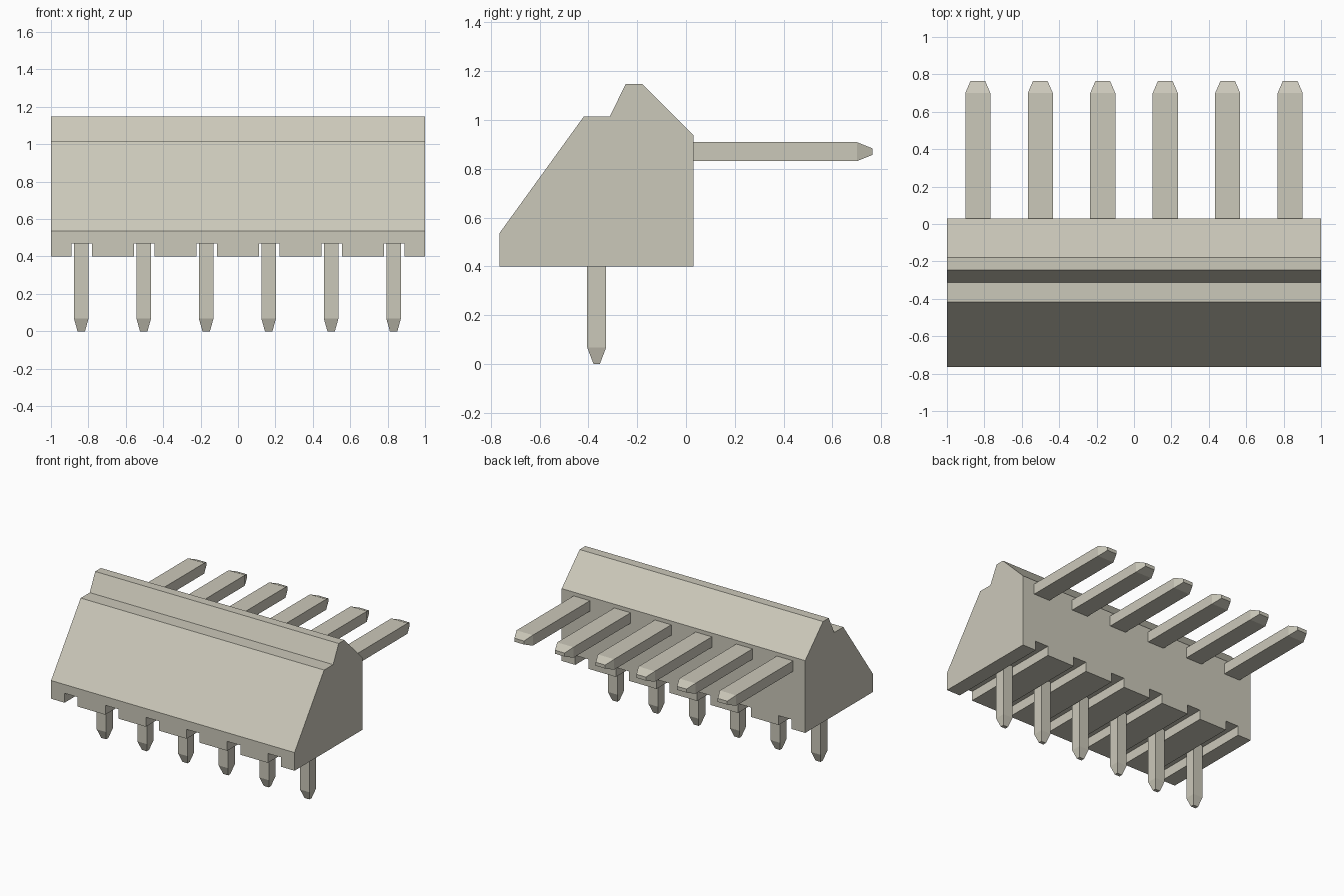
import bpy, bmesh
from mathutils import Vector

old = bpy.data.objects.get("Cube")
if old:
    bpy.data.objects.remove(old, do_unlink=True)

# Single beige plastic colour
mat = bpy.data.materials.new("beige")
mat.use_nodes = True
COLOUR = (0.60, 0.58, 0.49, 1)
mat.diffuse_color = COLOUR
mat.node_tree.nodes["Principled BSDF"].inputs["Base Color"].default_value = COLOUR

COUNT, PITCH = 6, 0.334
PIN_X = [(i - (COUNT - 1) / 2) * PITCH for i in range(COUNT)]


def finish(name, bm):
    bmesh.ops.recalc_face_normals(bm, faces=bm.faces)
    mesh = bpy.data.meshes.new(name)
    bm.to_mesh(mesh)
    bm.free()
    mesh.materials.append(mat)
    obj = bpy.data.objects.new(name, mesh)
    bpy.context.collection.objects.link(obj)
    return obj


def loft(bm, rings):
    """Join rings of points into a closed solid."""
    loops = [[bm.verts.new(p) for p in ring] for ring in rings]
    n = len(loops[0])
    for a, b in zip(loops, loops[1:]):
        for i in range(n):
            j = (i + 1) % n
            bm.faces.new((a[i], a[j], b[j], b[i]))
    bm.faces.new(loops[0])
    bm.faces.new(loops[-1])


def pin(name, centre, u, v, stations):
    """Square pin: stations are (offset, half width on u, half width on v)."""
    bm = bmesh.new()
    corners = ((-1, -1), (1, -1), (1, 1), (-1, 1))
    rings = [[Vector(centre) + Vector(off) + u * a * hu + v * b * hv
              for a, b in corners] for off, hu, hv in stations]
    loft(bm, rings)
    return finish(name, bm)


# Housing: side profile (y, z) extruded along x
profile = [(-0.765, 0.40), (0.03, 0.40), (0.03, 0.937), (-0.18, 1.147),
           (-0.247, 1.147), (-0.312, 1.015), (-0.418, 1.015), (-0.765, 0.535)]
bm = bmesh.new()
loft(bm, [[(x, y, z) for y, z in profile] for x in (-1, 1)])
housing = finish("housing", bm)

# Slots running front to back under the housing, one per pin
bm = bmesh.new()
for x in PIN_X:
    loft(bm, [[(x + sx * 0.054, y, z) for sx, z in
               ((-1, 0.3), (1, 0.3), (1, 0.47), (-1, 0.47))] for y in (-0.9, 0.2)])
cutter = finish("slot_cutter", bm)
cutter.hide_render = True
mod = housing.modifiers.new("slots", 'BOOLEAN')
mod.operation, mod.solver, mod.object = 'DIFFERENCE', 'EXACT', cutter
bpy.context.view_layer.objects.active = housing
housing.select_set(True)
bpy.ops.object.modifier_apply(modifier=mod.name)
bpy.data.objects.remove(cutter, do_unlink=True)

# Tapered solder pins below and contact blades behind
X, Y, Z = Vector((1, 0, 0)), Vector((0, 1, 0)), Vector((0, 0, 1))
for i, x in enumerate(PIN_X, 1):
    pin(f"solder_pin_{i}", (x - 0.003, -0.366, 0), X, Y,
        [((0, 0, 0.48), 0.039, 0.039), ((0, 0, 0.068), 0.039, 0.039),
         ((0, 0, 0), 0.02, 0.013)])
    pin(f"contact_blade_{i}", (x, 0, 0.87), X, Z,
        [((0, 0.02, 0), 0.067, 0.039), ((0, 0.70, 0), 0.067, 0.039),
         ((0, 0.765, 0), 0.039, 0.013)])
